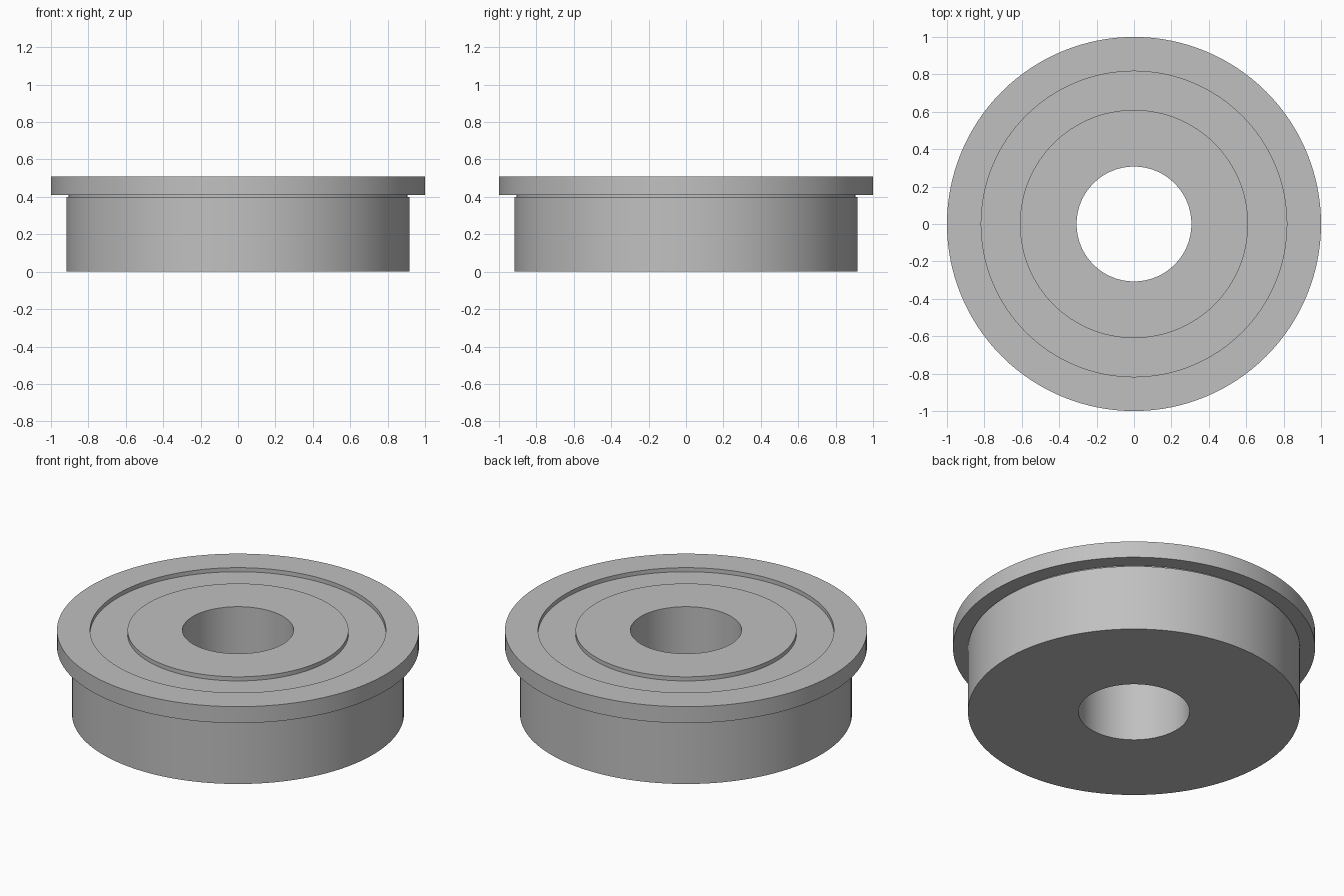
import bpy
import bmesh
import math
from mathutils import Vector

cube = bpy.data.objects.get("Cube")
if cube:
    bpy.data.objects.remove(cube, do_unlink=True)

SEGMENTS = 128

# Brushed grey steel
steel = bpy.data.materials.new("grey_steel")
steel.use_nodes = True
colour = (0.53, 0.53, 0.53, 1)
steel.diffuse_color = colour
steel.node_tree.nodes["Principled BSDF"].inputs["Base Color"].default_value = colour


def lathe(name, profile, material):
    """Revolve a closed (radius, height) outline about the z axis."""
    bm = bmesh.new()
    verts = [bm.verts.new((r, 0, z)) for r, z in profile]
    edges = [bm.edges.new((v, verts[(i + 1) % len(verts)])) for i, v in enumerate(verts)]
    bmesh.ops.spin(bm, geom=verts + edges, cent=Vector(), axis=Vector((0, 0, 1)),
                   angle=math.tau, steps=SEGMENTS, use_merge=True)
    bmesh.ops.remove_doubles(bm, verts=bm.verts, dist=0.0001)
    bmesh.ops.recalc_face_normals(bm, faces=bm.faces)
    mesh = bpy.data.meshes.new(name)
    bm.to_mesh(mesh)
    bm.free()
    mesh.materials.append(material)
    obj = bpy.data.objects.new(name, mesh)
    bpy.context.collection.objects.link(obj)
    bpy.ops.object.select_all(action="DESELECT")
    obj.select_set(True)
    bpy.context.view_layer.objects.active = obj
    bpy.ops.object.shade_smooth_by_angle(angle=math.radians(30))
    return obj


# Heights and radii of the bearing
top, flange_base, groove_floor = 0.51, 0.41, 0.485
bore, inner_lip, outer_lip, body, flange = 0.307, 0.61, 0.817, 0.917, 1.0
relief_radius, relief_base = body - 0.01, flange_base - 0.01

# Flanged body with a bore, a shallow ring groove on top and a relief under the flange
lathe("flanged_bearing", [
    (bore, 0), (body, 0), (body, relief_base), (relief_radius, relief_base),
    (relief_radius, flange_base), (flange, flange_base), (flange, top),
    (outer_lip, top), (outer_lip, groove_floor),
    (inner_lip, groove_floor), (inner_lip, top), (bore, top),
], steel)
